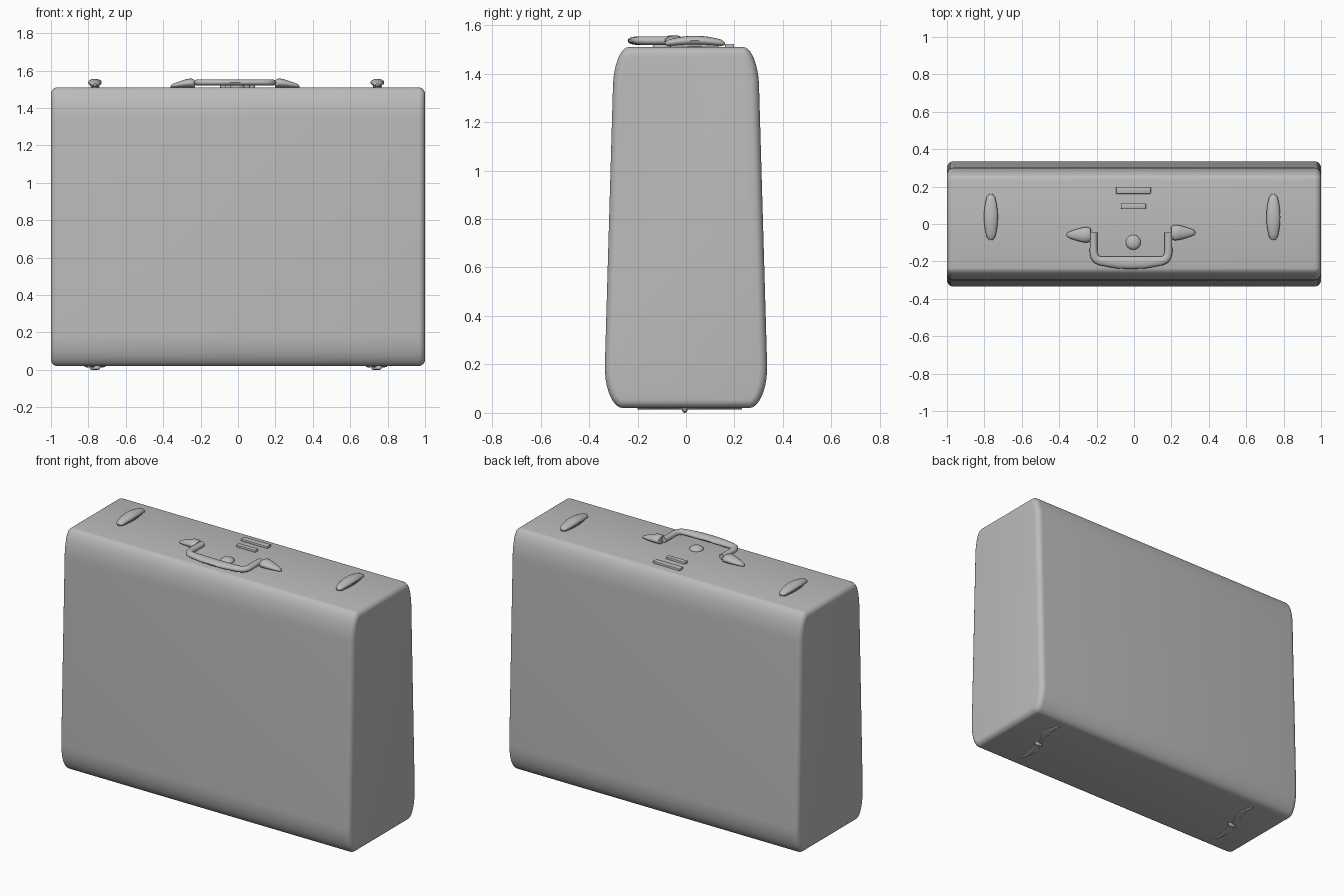
import bpy
import bmesh
import math
from mathutils import Vector

cube = bpy.data.objects.get("Cube")
if cube:
    bpy.data.objects.remove(cube, do_unlink=True)

# One plain grey for the whole case
GREY = (0.5, 0.5, 0.5, 1)
grey = bpy.data.materials.new("plain_grey")
grey.use_nodes = True
grey.diffuse_color = GREY
grey.node_tree.nodes["Principled BSDF"].inputs["Base Color"].default_value = GREY


def finish(name, bm, angle=40):
    """Turn a bmesh into a smooth shaded object."""
    bmesh.ops.recalc_face_normals(bm, faces=bm.faces)
    mesh = bpy.data.meshes.new(name)
    bm.to_mesh(mesh)
    bm.free()
    mesh.materials.append(grey)
    obj = bpy.data.objects.new(name, mesh)
    bpy.context.collection.objects.link(obj)
    bpy.ops.object.select_all(action="DESELECT")
    obj.select_set(True)
    bpy.context.view_layer.objects.active = obj
    bpy.ops.object.shade_smooth_by_angle(angle=math.radians(angle))
    return obj


def skin(name, rings, angle=40):
    """Bridge a list of equal closed rings and cap both ends."""
    bm = bmesh.new()
    loops = [[bm.verts.new(p) for p in ring] for ring in rings]
    n = len(loops[0])
    for a, b in zip(loops, loops[1:]):
        for i in range(n):
            j = (i + 1) % n
            bm.faces.new((a[i], a[j], b[j], b[i]))
    bm.faces.new(loops[0])
    bm.faces.new(loops[-1])
    return finish(name, bm, angle)


def loft(name, stations, sides=16):
    """Sweep ellipses along (x, y, z, half width, half height) stations."""
    rings = []
    for i, (x, y, z, w, h) in enumerate(stations):
        before = Vector(stations[max(i - 1, 0)][:2])
        after = Vector(stations[min(i + 1, len(stations) - 1)][:2])
        t = (after - before).normalized()
        side = Vector((t.y, -t.x, 0))
        turns = [2 * math.pi * k / sides for k in range(sides)]
        rings.append([Vector((x, y, z)) + side * w * math.cos(a)
                      + Vector((0, 0, h * math.sin(a))) for a in turns])
    return skin(name, rings)


# Case body: tapered section with round corners, eased at both ends
def section(x, inset):
    half = []
    corners = ((0.335, 0.02, 0.075, 0.17, -90), (0.302, 1.51, 0.067, 0.18, 0))
    for width, edge, ry, rz, start in corners:
        sign = -1 if start else 1
        ry, rz = ry - inset, rz - inset
        cy = width - inset - ry
        cz = edge - sign * (inset + rz)
        for k in range(11):
            a = math.radians(start + 9 * k)
            half.append((cy + ry * math.cos(a), cz + rz * math.sin(a)))
    return [(x, y, z) for y, z in half] + [(x, -y, z) for y, z in reversed(half)]


EASE = 0.035
steps = [math.radians(15 * k) for k in range(7)]
ends = [(1 - EASE + EASE * math.cos(a), EASE * (1 - math.sin(a))) for a in steps]
skin("case_body", [section(-x, d) for x, d in ends]
     + [section(x, d) for x, d in reversed(ends)], 50)

# Latches: spindle on a narrow neck
for side, cx in (("right", -0.765), ("left", 0.745)):
    bulb, neck = [], []
    for k in range(17):
        u = k / 8 - 1
        swell = 1 - u * u
        end = 0.5 if abs(u) == 1 else 1
        y = 0.037 + 0.123 * u
        bulb.append((cx, y, 1.524 + 0.012 * swell,
                     (0.018 + 0.019 * swell) * end, (0.012 + 0.008 * swell) * end))
        neck.append((cx, 0.037 + 0.1 * u, 1.515, 0.01 + 0.014 * swell, 0.012))
    loft(side + "_latch", bulb)
    loft(side + "_latch_neck", neck)

# Carrying handle: bowed grip folded toward the front
MID = -0.016
half_grip = [(0.2, -0.045, 0.02), (0.2, -0.10, 0.02), (0.2, -0.15, 0.021),
             (0.196, -0.172, 0.022), (0.184, -0.189, 0.023), (0.165, -0.197, 0.024),
             (0.13, -0.201, 0.027), (0.07, -0.206, 0.032), (0, -0.208, 0.033)]
grip = [(MID - x, y, 1.536, w, 0.017) for x, y, w in half_grip]
grip += [(MID + x, y, 1.536, w, 0.017) for x, y, w in reversed(half_grip[:-1])]
loft("handle_grip", grip)

# Tapered mounts at both handle ends
for side, sign, y in (("right", -1, -0.058), ("left", 1, -0.046)):
    shape = [(0.213, 0.026, 0.012), (0.217, 0.035, 0.02), (0.235, 0.042, 0.024),
             (0.26, 0.039, 0.022), (0.29, 0.031, 0.017), (0.32, 0.021, 0.012),
             (0.338, 0.013, 0.008), (0.344, 0.005, 0.004)]
    loft(side + "_handle_mount",
         [(MID + sign * x, y, 1.51 + h, w, h) for x, w, h in shape])

# Small dome button inside the handle
bm = bmesh.new()
bmesh.ops.create_uvsphere(bm, u_segments=24, v_segments=12, radius=0.04)
bmesh.ops.scale(bm, vec=(1, 1, 0.5), verts=bm.verts)
bmesh.ops.translate(bm, vec=(-0.004, -0.098, 1.51), verts=bm.verts)
finish("dome_button", bm)

# Two thin clasp plates
for name, y, sx, sy in (("wide_plate", 0.18, 0.186, 0.038),
                        ("narrow_plate", 0.095, 0.134, 0.03)):
    bm = bmesh.new()
    bmesh.ops.create_cube(bm, size=1)
    bmesh.ops.scale(bm, vec=(sx, sy, 0.02), verts=bm.verts)
    bmesh.ops.translate(bm, vec=(-0.003, y, 1.513), verts=bm.verts)
    bmesh.ops.bevel(bm, geom=bm.edges[:], offset=0.005, segments=2,
                    profile=0.5, affect="EDGES")
    finish(name, bm)

# Hinges underneath: slim curved straps with a small knuckle
for side, cx in (("right", -0.765), ("left", 0.74)):
    strap = []
    for k in range(17):
        u = k / 8 - 1
        strap.append((cx + 0.04 * math.sin(u * 2.2), 0.015 + 0.215 * u, 0.018,
                      0.006 + 0.014 * abs(math.sin(math.pi * u)), 0.005))
    loft(side + "_hinge_strap", strap, 10)
    loft(side + "_hinge_knuckle",
         [(cx + dx, -0.005, 0.011, r, r) for dx, r in
          ((-0.026, 0.006), (-0.02, 0.011), (0.02, 0.011), (0.026, 0.006))])
